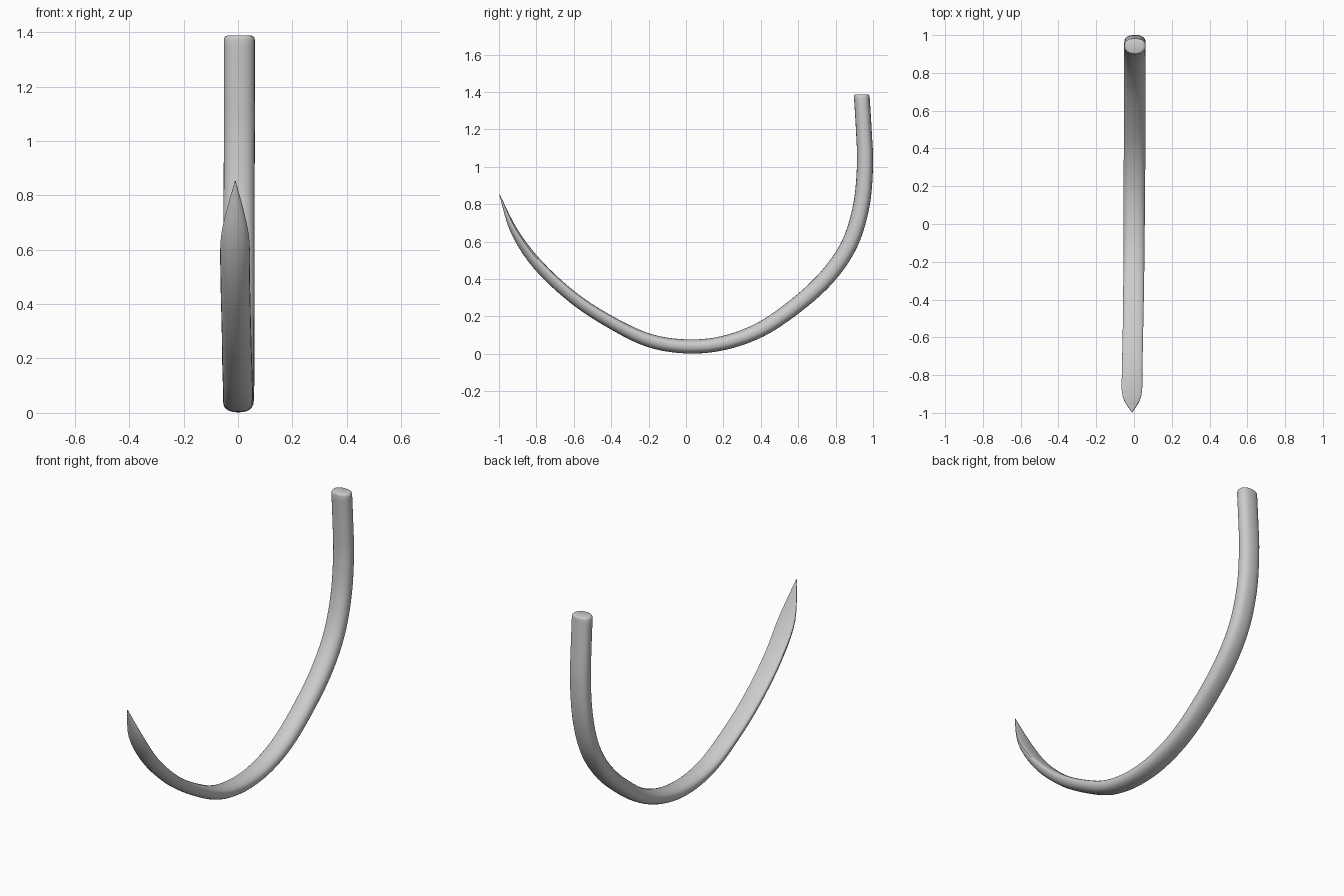
import bpy, bmesh, math
from mathutils import Vector

if "Cube" in bpy.data.objects:
    bpy.data.objects.remove(bpy.data.objects["Cube"])

# Stations: y, z, x centre, half width, half thickness, blade blend (0 round shaft, 1 blade)
ST = [
    (.940, 1.372, .005, .057, .042, 0),
    (.951, 1.19, .005, .057, .042, 0),
    (.957, 1.01, .005, .057, .043, 0),
    (.937, .79, .004, .057, .044, 0),
    (.873, .585, .004, .057, .044, 0),
    (.755, .412, .004, .057, .044, 0),
    (.590, .260, .003, .057, .042, 0),
    (.400, .131, .003, .057, .040, 0),
    (.200, .058, .002, .057, .038, .1),
    (.000, .040, .001, .056, .0375, .2),
    (-.200, .073, 0, .055, .036, .4),
    (-.400, .168, -.003, .055, .033, .65),
    (-.600, .298, -.006, .054, .031, .85),
    (-.790, .474, -.010, .054, .029, 1),
    (-.918, .655, -.011, .050, .020, 1),
    (-.997, .853, -.010, .0015, .0015, 1),
]
SIDES, STEPS = 24, 5


def spline(p0, p1, p2, p3, t):
    return [.5 * (2 * b + (c - a) * t + (2 * a - 5 * b + 4 * c - d) * t * t
            + (3 * b - a - 3 * c + d) * t ** 3) for a, b, c, d in zip(p0, p1, p2, p3)]


def power(v, p):
    return math.copysign(abs(v) ** p, v)


def section(blend):
    """Cross-section as (across, outward) pairs in the range -1..1."""
    pts = []
    for i in range(SIDES):
        a = 2 * math.pi * i / SIDES
        c, s = math.cos(a), math.sin(a)
        round_n = power(s, .75 if s > 0 else 1)
        blade_n = -.6 + (1.6 if s > 0 else .4) * s
        u = power(c, .85) * (1 - blend) + c * blend
        pts.append((u, round_n * (1 - blend) + blade_n * blend))
    return pts


# Smooth path through the stations
path = []
for i in range(len(ST) - 1):
    q = [ST[max(i - 1, 0)], ST[i], ST[i + 1], ST[min(i + 2, len(ST) - 1)]]
    path += [spline(*q, k / STEPS) for k in range(STEPS)]
path.append(list(ST[-1]))

# Rounded rim of the blunt end
rim = []
for k in (3, 2, 1):
    a = math.radians(30 * k)
    y, z, x, w, h, b = ST[0]
    r = .016
    inset = r * (1 - math.cos(a))
    rim.append([y, z + r * math.sin(a), x, w - inset, h - inset * .6, b])
path = rim + path

# Sweep the section along the path
bm = bmesh.new()
rings = []
for i, (y, z, x, w, h, b) in enumerate(path):
    p, n = path[max(i - 1, 0)], path[min(i + 1, len(path) - 1)]
    tan = Vector((0, n[0] - p[0], n[1] - p[1])).normalized()
    out = Vector((0, -tan.z, tan.y))
    if i < 4:
        out = Vector((0, 1, 0))
    b = min(max(b, 0), 1)
    rings.append([bm.verts.new(Vector((x + u * w, y, z)) + out * (v * h))
                  for u, v in section(b)])
for r0, r1 in zip(rings, rings[1:]):
    for j in range(SIDES):
        k = (j + 1) % SIDES
        bm.faces.new((r0[j], r0[k], r1[k], r1[j]))
bm.faces.new(rings[0])
bm.faces.new(rings[-1])
bmesh.ops.recalc_face_normals(bm, faces=bm.faces)

mesh = bpy.data.meshes.new("curved_hook")
bm.to_mesh(mesh)
bm.free()
hook = bpy.data.objects.new("curved_hook", mesh)
bpy.context.collection.objects.link(hook)
bpy.context.view_layer.objects.active = hook
hook.select_set(True)
bpy.ops.object.shade_smooth_by_angle(angle=math.radians(40))
